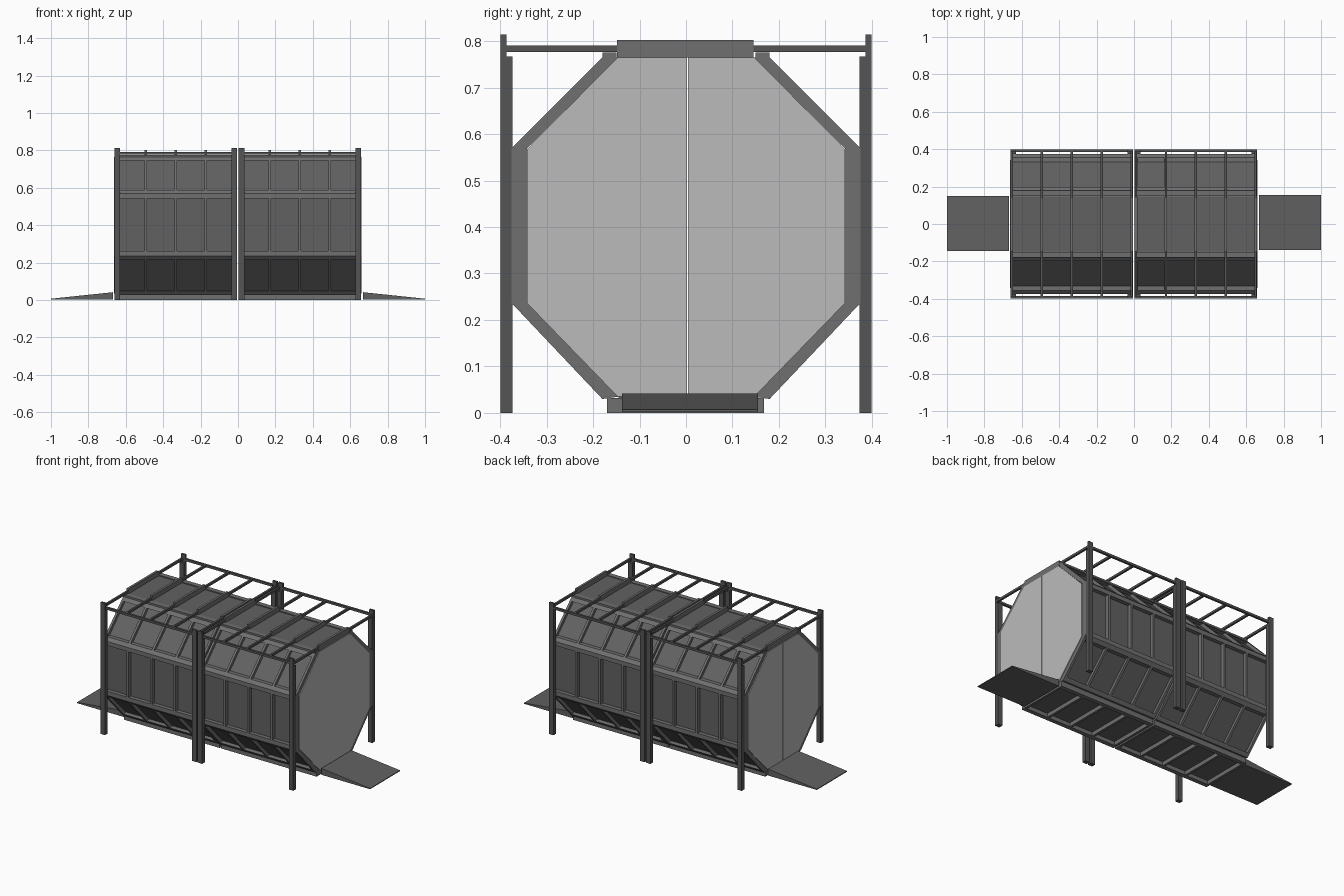
import bpy, bmesh
from mathutils import Vector

if "Cube" in bpy.data.objects:
    bpy.data.objects.remove(bpy.data.objects["Cube"])


def material(name, v):
    m = bpy.data.materials.new(name)
    m.diffuse_color = (v, v, v, 1)
    m.use_nodes = True
    m.node_tree.nodes["Principled BSDF"].inputs["Base Color"].default_value = m.diffuse_color
    return m


POST = material("dark_steel", 0.09)
FRAME = material("frame_grey", 0.16)
PANEL = material("panel_grey", 0.12)
DOOR = material("door_grey", 0.5)


def prism(bm, prof, x0, x1):
    """Extrude a (y, z) profile along x into an existing bmesh."""
    a = [bm.verts.new((x0, y, z)) for y, z in prof]
    b = [bm.verts.new((x1, y, z)) for y, z in prof]
    n = len(prof)
    bm.faces.new(a)
    bm.faces.new(b[::-1])
    for i in range(n):
        bm.faces.new((a[i], b[i], b[(i + 1) % n], a[(i + 1) % n]))


def box(bm, x0, x1, y0, y1, z0, z1):
    prism(bm, [(y0, z0), (y1, z0), (y1, z1), (y0, z1)], x0, x1)


def finish(bm, name, mat):
    bmesh.ops.recalc_face_normals(bm, faces=bm.faces[:])
    me = bpy.data.meshes.new(name)
    bm.to_mesh(me)
    bm.free()
    me.materials.append(mat)
    ob = bpy.data.objects.new(name, me)
    bpy.context.collection.objects.link(ob)
    return ob


MODULES = {"left": (-0.66, -0.006), "right": (0.004, 0.657)}
RIB = 0.014


def rib_starts(x0, x1):
    step = (x1 - x0 - RIB) / 4
    return [x0 + i * step for i in range(5)]


def framed_panel(name, x0, x1, oa, ob, ia, ib, rails=True, skin=0.25):
    """Wall panel: outer edge oa-ob, inner edge ia-ib, skin on the inner side."""
    oa, ob, ia, ib = (Vector(p) for p in (oa, ob, ia, ib))
    bm = bmesh.new()
    for x in rib_starts(x0, x1):
        prism(bm, [oa, ob, ib, ia], x, x + RIB)
    if rails:
        t = 0.026 / (ob - oa).length
        for lo, hi in ((0, t), (1 - t, 1)):
            prism(bm, [oa.lerp(ob, lo), oa.lerp(ob, hi),
                       ia.lerp(ib, hi), ia.lerp(ib, lo)], x0, x1)
    finish(bm, name + "_frame", FRAME)
    bm = bmesh.new()
    prism(bm, [ia.lerp(oa, skin), ib.lerp(ob, skin), ib, ia], x0 + .001, x1 - .001)
    finish(bm, name + "_skin", PANEL)


for mod, (x0, x1) in MODULES.items():
    # octagonal tunnel walls
    for s, side in ((-1, "front"), (1, "back")):
        framed_panel(f"{mod}_{side}_wall", x0, x1, (s * .375, .236), (s * .375, .57),
                     (s * .342, .236), (s * .342, .57))
        framed_panel(f"{mod}_{side}_upper_slope", x0, x1, (s * .375, .57), (s * .18, .765),
                     (s * .342, .57), (s * .145, .765))
        framed_panel(f"{mod}_{side}_lower_slope", x0, x1, (s * .375, .236), (s * .18, .03),
                     (s * .342, .236), (s * .145, .035))
        # corner rail beside the roof
        bm = bmesh.new()
        box(bm, x0, x1, s * .15, s * .18, .757, .776)
        finish(bm, f"{mod}_{side}_roof_rail", FRAME)
    framed_panel(f"{mod}_roof", x0, x1, (-.148, .803), (.145, .803),
                 (-.148, .765), (.145, .765), rails=False, skin=0.2)
    framed_panel(f"{mod}_floor", x0, x1, (-.17, 0), (.168, 0),
                 (-.17, .032), (.168, .032))

    # corner posts with a top pin, and overhead rails
    for s, side in ((-1, "front"), (1, "back")):
        for px, end in ((x0, "a"), (x1 - .03, "b")):
            bm = bmesh.new()
            box(bm, px, px + .03, s * .373, s * .399, 0, .767)
            box(bm, px, px + .03, s * .386, s * .399, .767, .814)
            finish(bm, f"{mod}_{side}_post_{end}", POST)
        bm = bmesh.new()
        box(bm, x0 + .03, x1 - .03, s * .384, s * .397, .777, .791)
        finish(bm, f"{mod}_{side}_top_rail", POST)

    # overhead cross bars
    bm = bmesh.new()
    for x in rib_starts(x0, x1):
        box(bm, x + .001, x + RIB - .001, -.387, .387, .777, .791)
    finish(bm, f"{mod}_cross_bars", POST)

# two-leaf octagonal end doors and entry ramps
for s, end in ((-1, "left"), (1, "right")):
    out = .664 if s < 0 else .661
    for d, leaf in ((-1, "front"), (1, "back")):
        bm = bmesh.new()
        mid = .003 + d * .001
        prism(bm, [(mid, .035), (d * .147, .035), (d * .342, .236),
                   (d * .342, .568), (d * .147, .765), (mid, .765)],
              s * (out - .009), s * out)
        finish(bm, f"{end}_door_{leaf}", DOOR)
    y0, y1 = (-.145, .15) if s < 0 else (-.138, .155)
    bm = bmesh.new()
    lo, hi = [], []
    for y, row in ((y0, lo), (y1, hi)):
        for x, z in ((.667, .002), (1, .002), (1, .007), (.667, .042)):
            row.append(bm.verts.new((s * x, y, z)))
    bm.faces.new(lo)
    bm.faces.new(hi[::-1])
    for i in range(4):
        j = (i + 1) % 4
        bm.faces.new((lo[i], hi[i], hi[j], lo[j]))
    finish(bm, f"{end}_ramp", PANEL)
